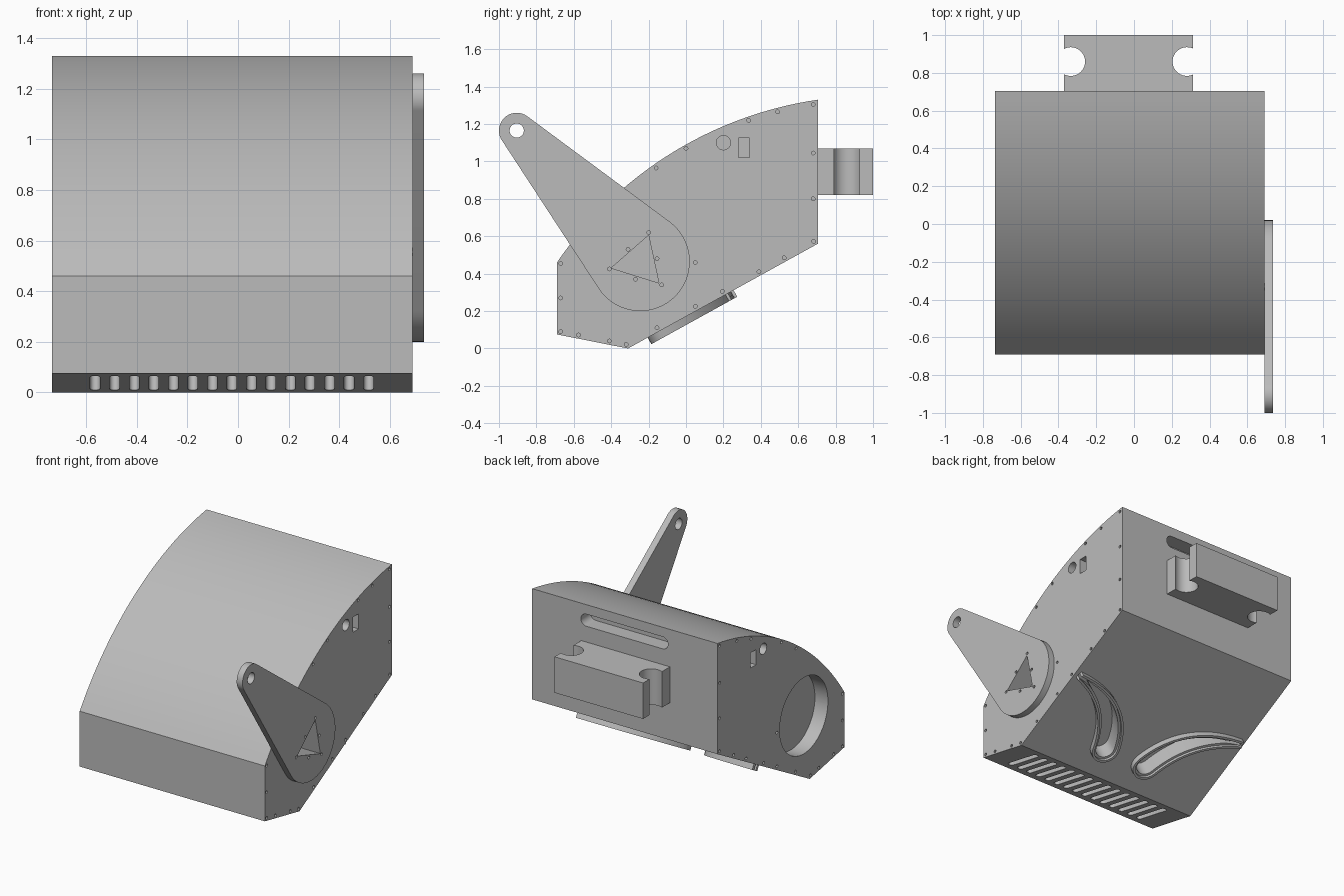
import bpy, bmesh
from math import sin, cos, pi, acos, atan2, hypot
from mathutils import Vector

cube = bpy.data.objects.get("Cube")
if cube:
    bpy.data.objects.remove(cube)

grey = bpy.data.materials.new("plain_grey")
grey.use_nodes = True
COLOUR = (0.5, 0.5, 0.5, 1)
grey.diffuse_color = COLOUR
grey.node_tree.nodes["Principled BSDF"].inputs["Base Color"].default_value = COLOUR

X, Y, Z = Vector((1, 0, 0)), Vector((0, 1, 0)), Vector((0, 0, 1))
ZERO = Vector((0, 0, 0))
LEFT, RIGHT, WALL = 0.69, -0.735, 0.045


def prism(bm, pts, ax, ay, lo, hi, origin=ZERO):
    """Extrude a flat outline along the normal of its plane."""
    n = ax.cross(ay).normalized()
    verts = [[bm.verts.new(origin + ax * p[0] + ay * p[1] + n * d) for p in pts] for d in (lo, hi)]
    faces = [bm.faces.new(verts[0]), bm.faces.new(verts[1])]
    for i in range(len(pts)):
        j = (i + 1) % len(pts)
        faces.append(bm.faces.new((verts[0][i], verts[0][j], verts[1][j], verts[1][i])))
    bmesh.ops.recalc_face_normals(bm, faces=faces)


def finish(name, bm):
    mesh = bpy.data.meshes.new(name)
    bm.to_mesh(mesh)
    bm.free()
    mesh.materials.append(grey)
    ob = bpy.data.objects.new(name, mesh)
    bpy.context.collection.objects.link(ob)
    return ob


def solid(name, *args, **kw):
    bm = bmesh.new()
    prism(bm, *args, **kw)
    return finish(name, bm)


def cut(ob, bm):
    """Subtract the cutter solids and keep the result."""
    cutter = finish("cutter", bm)
    cutter.hide_render = True
    mod = ob.modifiers.new("cut", 'BOOLEAN')
    mod.operation, mod.solver, mod.object = 'DIFFERENCE', 'EXACT', cutter
    mod.use_self = True
    dg = bpy.context.evaluated_depsgraph_get()
    mesh = bpy.data.meshes.new_from_object(ob.evaluated_get(dg))
    ob.modifiers.clear()
    ob.data = mesh
    bpy.data.objects.remove(cutter)


def circle(c, r, n=32):
    return [(c[0] + r * cos(2 * pi * i / n), c[1] + r * sin(2 * pi * i / n)) for i in range(n)]


def capsule(a, ra, b, rb, n=24):
    """Outline wrapped around two circles."""
    ang = atan2(b[1] - a[1], b[0] - a[0])
    t = acos((ra - rb) / hypot(b[0] - a[0], b[1] - a[1]))
    out = []
    for c, r, s, e in ((a, ra, ang + t, ang + 2 * pi - t), (b, rb, ang - t, ang + t)):
        out += [(c[0] + r * cos(s + (e - s) * i / n), c[1] + r * sin(s + (e - s) * i / n))
                for i in range(n + 1)]
    return out


def rect(x0, y0, x1, y1):
    return [(x0, y0), (x1, y0), (x1, y1), (x0, y1)]


def inset(pts, d):
    """Shrink a counter-clockwise outline by d with mitred corners."""
    out = []
    for i, p in enumerate(pts):
        p = Vector(p)
        e1 = (p - Vector(pts[i - 1])).normalized()
        e2 = (Vector(pts[(i + 1) % len(pts)]) - p).normalized()
        n1, n2 = Vector((-e1.y, e1.x)), Vector((-e2.y, e2.x))
        out.append(p + (n1 + n2) * d / (1 + n1.dot(n2)))
    return out


# Side profile (y, z) with the curved top
front_top, back_top = Vector((-0.69, 0.46)), Vector((0.705, 1.33))
chord = back_top - front_top
half, sag = chord.length / 2, 0.172
radius = (half * half + sag * sag) / (2 * sag)
up = Vector((-chord.y, chord.x)).normalized()
centre = (front_top + back_top) / 2 + up * (sag - radius)
a0 = atan2(*(back_top - centre).yx)
a1 = atan2(*(front_top - centre).yx)
arc = [(centre.x + radius * cos(a0 + (a1 - a0) * i / 32),
        centre.y + radius * sin(a0 + (a1 - a0) * i / 32)) for i in range(33)]
profile = [(-0.69, 0.075), (-0.31, 0), (0.705, 0.56)] + arc

# Hollow housing
housing = solid("housing", profile, Y, Z, RIGHT, LEFT)
bm = bmesh.new()
prism(bm, inset(profile, WALL), Y, Z, RIGHT + WALL, LEFT - WALL)
cut(housing, bm)

# Side openings: round port, pivot holes, windows, triangle
hub = (-0.245, 0.465)
triangle = [(-0.4, 0.43), (-0.145, 0.35), (-0.2, 0.605)]
tri_holes = [(-0.2, 0.62), (-0.31, 0.53), (-0.41, 0.425), (-0.27, 0.37), (-0.13, 0.34), (-0.155, 0.48)]
bm = bmesh.new()
prism(bm, circle(hub, 0.265, 64), Y, Z, RIGHT - 0.1, RIGHT + 0.1)
prism(bm, triangle, Y, Z, LEFT - 0.1, LEFT + 0.1)
for side in (RIGHT, LEFT):
    prism(bm, circle((0.2, 1.1), 0.038), Y, Z, side - 0.1, side + 0.1)
    prism(bm, rect(0.28, 1.02, 0.34, 1.125), Y, Z, side - 0.1, side + 0.1)
for p in tri_holes:
    prism(bm, circle(p, 0.01, 12), Y, Z, LEFT - 0.1, LEFT + 0.1)
cut(housing, bm)

# Fastener holes around the side walls
edge_holes = [(-0.67, 0.455), (-0.67, 0.27), (-0.67, 0.09), (-0.575, 0.072), (-0.41, 0.04),
              (-0.32, 0.022), (-0.155, 0.11), (0.05, 0.225), (0.195, 0.305), (0.39, 0.41),
              (0.525, 0.485), (0.682, 0.572), (0.68, 0.8), (0.68, 1.045), (0.68, 1.305),
              (0.49, 1.265), (0.335, 1.22), (0, 1.07), (-0.16, 0.965), (0.05, 0.46)]
bm = bmesh.new()
for p in edge_holes:
    for side in (RIGHT, LEFT):
        prism(bm, circle(p, 0.01, 12), Y, Z, side - 0.08, side + 0.08)
cut(housing, bm)

# Row of vents in the lower front plate, and the long slot in the back
bm = bmesh.new()
down = Vector((0, 0.38, -0.075)).normalized()
for i in range(15):
    x = -0.565 + 0.0772 * i
    prism(bm, capsule((x, 0.07), 0.019, (x, 0.32), 0.019, 8), X, down, -0.05, 0.08,
          origin=Vector((0, -0.69, 0.075)))
prism(bm, capsule((-0.313, 1.222), 0.042, (0.273, 1.222), 0.042), X, Z, -0.8, -0.6)
cut(housing, bm)

# Curved guide rims with slots under the sloping floor
slope = Vector((0, 1.015, 0.56)).normalized()
base = Vector((0, -0.31, 0))
MID = (LEFT + RIGHT) / 2


def crescent(mirror, shrink):
    """Tapered curved outline with rounded ends."""
    p0, p1, p2 = Vector((0.66, 0.62)), Vector((0.26, 0.55)), Vector((0.15, 0.215))
    left, right, n = [], [], 24
    for i in range(n + 1):
        t = i / n
        c = p0 * (1 - t) ** 2 + p1 * 2 * t * (1 - t) + p2 * t * t
        d = ((p1 - p0) * (1 - t) + (p2 - p1) * t).normalized()
        w = max(0.01, 0.025 + 0.07 * sin(t * pi / 2) - shrink)
        side = Vector((-d.y, d.x)) * w
        left.append(c + side)
        right.append(c - side)
    cap = [c + side * cos(k * pi / 12) + d * w * sin(k * pi / 12) for k in range(1, 12)]
    pts = left + cap + right[::-1]
    return [(2 * MID - p.x, p.y) for p in pts] if mirror else pts


for mirror, name in ((False, "left_guide_rim"), (True, "right_guide_rim")):
    rim = solid(name, crescent(mirror, 0), X, slope, -0.04, 0.004, origin=base)
    for ob in (rim, housing):
        bm = bmesh.new()
        prism(bm, crescent(mirror, 0.032), X, slope, -0.08, 0.1, origin=base)
        cut(ob, bm)
    # Step around the slot
    bm = bmesh.new()
    prism(bm, crescent(mirror, 0.016), X, slope, -0.08, -0.022, origin=base)
    cut(rim, bm)

# Rear mounting block with round notches
block = solid("mounting_block", rect(-0.37, 0.7, 0.312, 1.0), X, Y, 0.82, 1.07)
bm = bmesh.new()
for x in (-0.335, 0.28):
    prism(bm, circle((x, 0.86), 0.076, 48), X, Y, 0.7, 1.2)
cut(block, bm)

# Lever arm on the left side
arm = solid("lever_arm", capsule(hub, 0.265, (-0.905, 1.165), 0.095, 40), Y, Z, LEFT, LEFT + 0.045)
bm = bmesh.new()
prism(bm, triangle, Y, Z, LEFT - 0.1, LEFT + 0.1)
prism(bm, circle((-0.905, 1.165), 0.038), Y, Z, LEFT - 0.1, LEFT + 0.1)
for p in tri_holes:
    prism(bm, circle(p, 0.01, 12), Y, Z, LEFT - 0.1, LEFT + 0.1)
cut(arm, bm)

# Smooth the curved faces, keep edges sharp
for ob in list(bpy.context.scene.objects):
    ob.select_set(ob.type == 'MESH')
bpy.context.view_layer.objects.active = housing
bpy.ops.object.shade_smooth_by_angle(angle=pi / 6)
